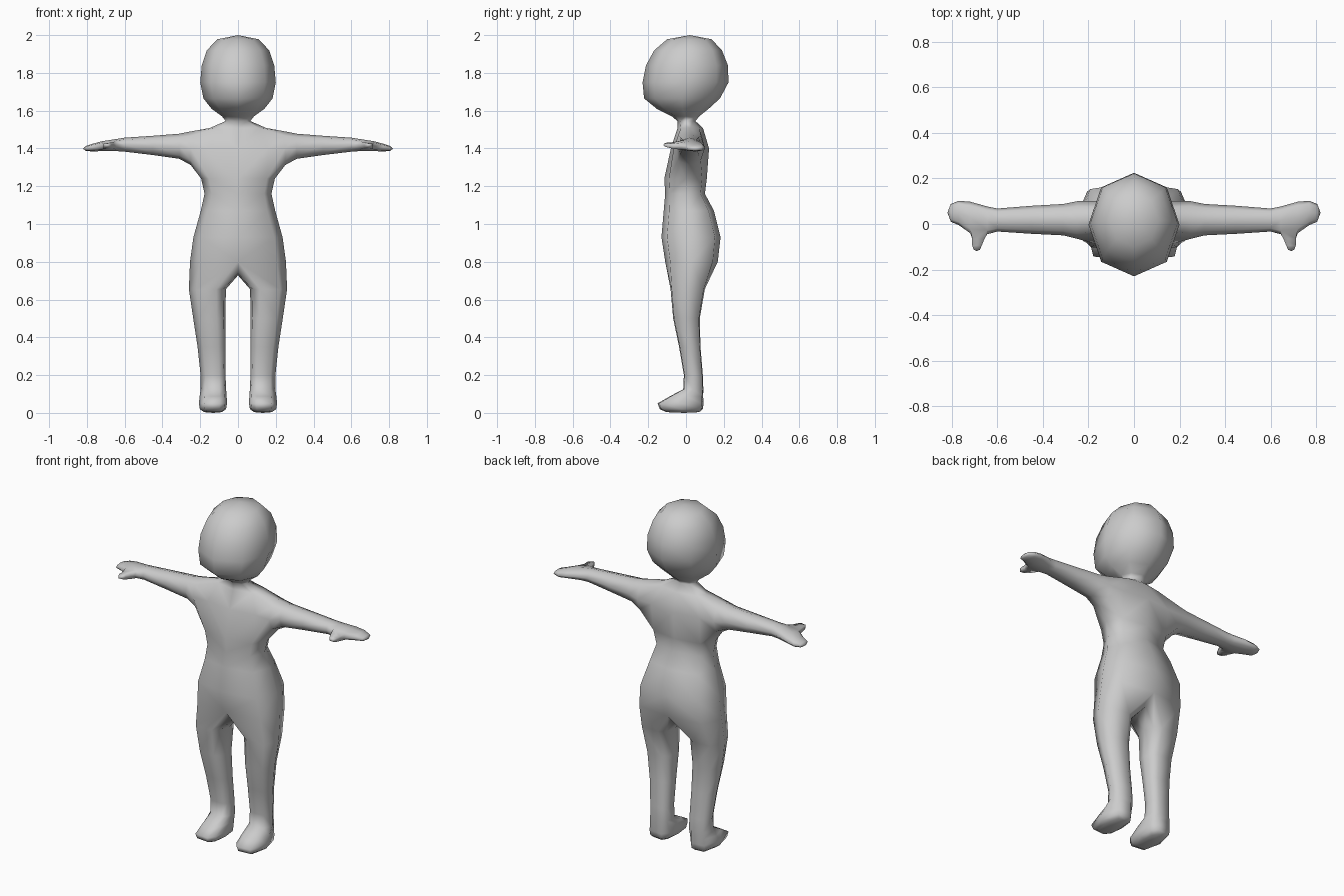
import bpy, bmesh
from math import sin, cos, radians
from mathutils import Vector

bm = bmesh.new()


def spow(v, e):
    return (abs(v) ** e if abs(v) > 1e-6 else 0) * (1 if v > 0 else -1)


def ring(angles, place, e=0.85):
    """Verts on a rounded section; place maps unit (u, v) to a point."""
    return [bm.verts.new(place(spow(cos(radians(a)), e), spow(sin(radians(a)), e))) for a in angles]


def bridge(a, b, closed=True, skip=()):
    n = len(a)
    for i in range(n if closed else n - 1):
        if i not in skip:
            j = (i + 1) % n
            bm.faces.new((a[i], a[j], b[j], b[i]))


def cap(r, point, closed=True):
    tip = bm.verts.new(point)
    n = len(r)
    for i in range(n if closed else n - 1):
        bm.faces.new((r[i], r[(i + 1) % n], tip))


# Torso, neck and head: half sections (z, half width, front y, back y, roundness)
HALF = (-90, -45, 0, 45, 90)
trunk = [
    (0.80, 0.254, -0.11, 0.168, 0.6), (0.93, 0.236, -0.13, 0.183, 0.6),
    (1.07, 0.197, -0.118, 0.148, 0.7), (1.16, 0.177, -0.11, 0.10, 0.7),
    (1.24, 0.195, -0.115, 0.11, 0.7), (1.40, 0.20, -0.08, 0.122, 0.7),
    (1.508, 0.15, -0.045, 0.09, 0.9), (1.545, 0.065, -0.045, 0.05, 1),
    (1.57, 0.085, -0.075, 0.07, 1), (1.61, 0.14, -0.155, 0.12, 1),
    (1.665, 0.183, -0.222, 0.18, 0.95), (1.75, 0.20, -0.23, 0.225, 0.95),
    (1.84, 0.192, -0.212, 0.222, 0.95), (1.92, 0.165, -0.168, 0.19, 0.95),
    (1.978, 0.108, -0.10, 0.135, 1)]
rows = []
for z, w, f, b, e in trunk:
    rows.append(ring(HALF, lambda u, v: (u * w, (f + b) / 2 + v * (b - f) / 2, z), e))
for i in range(len(rows) - 1):
    bridge(rows[i], rows[i + 1], False, skip=(1, 2) if i in (4, 5) else ())
cap(rows[-1], (0, 0.02, 2.0), False)

# Arm and hand, joined to the shoulder opening: (x, low z, high z, front y, back y)
lo, mid, hi = rows[4:7]
prev = [hi[2], hi[3], mid[3], lo[3], lo[2], lo[1], mid[1], hi[1]]
bm.verts.remove(mid[2])
arm = [
    (0.25, 1.312, 1.49, -0.065, 0.10), (0.31, 1.345, 1.478, -0.05, 0.088),
    (0.45, 1.365, 1.467, -0.043, 0.08), (0.60, 1.383, 1.457, -0.033, 0.068),
    (0.645, 1.386, 1.45, -0.045, 0.077), (0.72, 1.386, 1.438, -0.04, 0.098),
    (0.77, 1.384, 1.425, -0.005, 0.102), (0.805, 1.387, 1.413, 0.01, 0.088)]
thumb = None
for x, z0, z1, f, b in arm:
    cur = ring([90 - 45 * k for k in range(8)],
               lambda u, v: (x, (f + b) / 2 + u * (b - f) / 2, (z0 + z1) / 2 + v * (z1 - z0) / 2), 0.9)
    if x == 0.72:
        thumb = prev[5:8] + cur[7:4:-1]
    bridge(prev, cur, skip=(5, 6) if x == 0.72 else ())
    prev = cur
cap(prev, (0.82, 0.05, 1.398))

# Thumb
mean = sum((v.co for v in thumb), Vector()) / 6
prev = thumb
for x, y, z, s in ((0.684, -0.065, 1.414, 0.72), (0.69, -0.095, 1.417, 0.56), (0.691, -0.113, 1.418, 0.36)):
    cur = [bm.verts.new((x + (v.co.x - mean.x) * s, y, z + (v.co.z - mean.z) * s)) for v in thumb]
    bridge(prev, cur)
    prev = cur
cap(prev, (0.691, -0.119, 1.418))

# Leg and foot, joined to hip and crotch: (z, inner x, outer x, front y, back y)
crotch = [bm.verts.new((0, y, z)) for y, z in ((0.10, 0.742), (0.025, 0.728), (-0.05, 0.738))]
prev = rows[0] + crotch
LEG = (-112, -58, 0, 58, 112, 146, 180, 214)
leg = [
    (0.655, 0.064, 0.26, -0.087, 0.105), (0.50, 0.067, 0.237, -0.072, 0.077),
    (0.35, 0.067, 0.214, -0.04, 0.08), (0.20, 0.066, 0.198, -0.014, 0.092),
    (0.125, 0.063, 0.198, -0.018, 0.095), (0.088, 0.06, 0.203, -0.09, 0.096),
    (0.05, 0.058, 0.207, -0.158, 0.10), (0.02, 0.063, 0.202, -0.145, 0.096),
    (0.004, 0.085, 0.18, -0.11, 0.075)]
for z, x0, x1, f, b in leg:
    cur = ring(LEG, lambda u, v: ((x0 + x1) / 2 + u * (x1 - x0) / 2, (f + b) / 2 + v * (b - f) / 2, z), 0.75)
    bridge(prev, cur)
    prev = cur
cap(prev, (0.13, -0.01, 0))

# Whole figure mirrored across x
bmesh.ops.recalc_face_normals(bm, faces=bm.faces)
for face in bm.faces:
    face.smooth = True
mesh = bpy.data.meshes.new("figure_body")
bm.to_mesh(mesh)
bm.free()
body = bpy.data.objects.new("figure_body", mesh)
bpy.context.collection.objects.link(body)
mirror = body.modifiers.new("mirror", 'MIRROR')
mirror.use_clip = True
mirror.merge_threshold = 0.001
